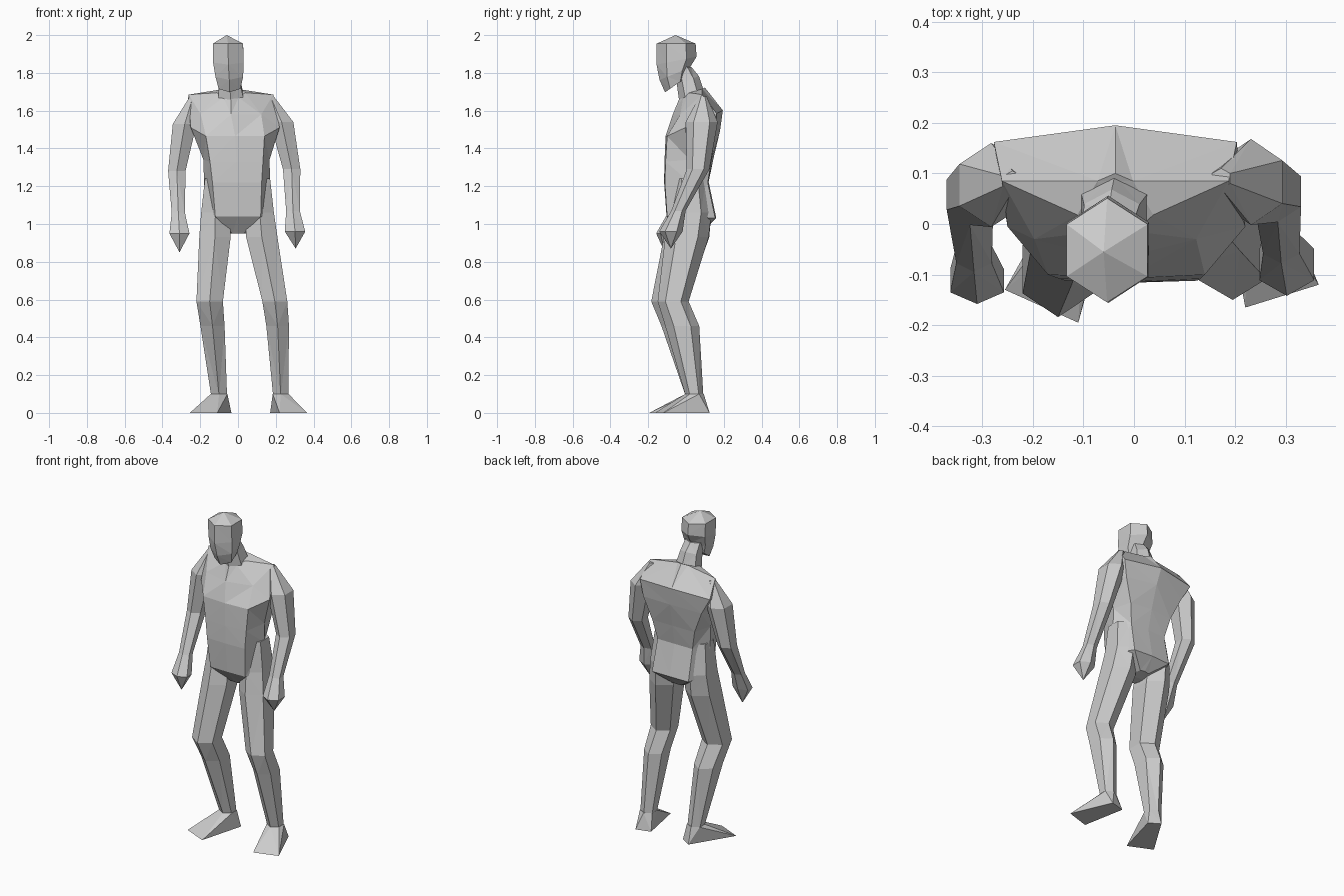
import bpy
import bmesh
from math import sin, cos, pi
from mathutils import Vector

# Remove the default cube only
default_cube = bpy.data.objects.get("Cube")
if default_cube:
    bpy.data.objects.remove(default_cube, do_unlink=True)

# One matte grey for the whole figure
grey = bpy.data.materials.new("light grey")
grey.use_nodes = True
colour = (0.6, 0.6, 0.6, 1.0)
grey.diffuse_color = colour
grey.node_tree.nodes["Principled BSDF"].inputs["Base Color"].default_value = colour


def finish(name, bm):
    """Clean a bmesh and turn it into a flat shaded object."""
    bmesh.ops.remove_doubles(bm, verts=bm.verts, dist=0.0005)
    bmesh.ops.triangulate(bm, faces=bm.faces)
    bmesh.ops.recalc_face_normals(bm, faces=bm.faces)
    mesh = bpy.data.meshes.new(name)
    bm.to_mesh(mesh)
    bm.free()
    mesh.materials.append(grey)
    part = bpy.data.objects.new(name, mesh)
    bpy.context.collection.objects.link(part)
    return part


def skin(name, loops):
    """Bridge a stack of point loops into a closed faceted skin."""
    bm = bmesh.new()
    rings = [[bm.verts.new(point) for point in loop] for loop in loops]
    count = len(rings[0])
    for lower, upper in zip(rings, rings[1:]):
        for i in range(count):
            j = (i + 1) % count
            bm.faces.new((lower[i], lower[j], upper[j], upper[i]))
    bm.faces.new(rings[0])
    bm.faces.new(list(reversed(rings[-1])))
    return finish(name, bm)


def hexagon(x, y, z, half_width, half_depth, tilt=0):
    """Six sided ring with corners at front and back; tilt lifts the back."""
    wide = half_width / cos(pi / 6)
    return [Vector((x + wide * cos(a), y + half_depth * sin(a),
                    z + tilt * half_depth * sin(a)))
            for a in (pi / 6 + i * pi / 3 for i in range(6))]


def tube(name, sections):
    return skin(name, [hexagon(*section) for section in sections])


def torso_loop(centre, front, side, back, breast, spine):
    """Mirror front, side and back corners; push out the breast and spine."""
    half = [Vector(p) for p in (front, side, back)]
    chest = Vector((0, front[1] - breast, front[2]))
    middle = Vector((0, back[1] + spine, back[2] + spine / 2))
    mirrored = [Vector((-p.x, p.y, p.z)) for p in reversed(half)]
    shift = Vector((centre, 0, 0))
    return [p + shift for p in [chest] + half + [middle] + mirrored]


def foot(name, ankle, heel, toes):
    """Wedge between an ankle ring, two heel corners and two toe corners."""
    bm = bmesh.new()
    for point in hexagon(*ankle):
        bm.verts.new(point)
    for x, y in heel + toes:
        bm.verts.new((x, y, 0))
    bmesh.ops.convex_hull(bm, input=bm.verts)
    return finish(name, bm)


def weld(body, parts):
    """Unite the parts with the body so that no surface stays buried."""
    for part in parts:
        union = body.modifiers.new("weld", "BOOLEAN")
        union.operation = "UNION"
        union.solver = "EXACT"
        union.object = part
    graph = bpy.context.evaluated_depsgraph_get()
    mesh = bpy.data.meshes.new_from_object(body.evaluated_get(graph))
    body.modifiers.clear()
    body.data = mesh
    for part in parts:
        bpy.data.objects.remove(part, do_unlink=True)


# Torso: neck base, shoulders, chest shelf, ribs, waist, hips, groin
body = skin("body", [
    torso_loop(-.037, (.04, -.015, 1.67), (.075, .018, 1.695), (.035, .085, 1.715), .018, .015),
    torso_loop(-.037, (.16, -.03, 1.58), (.224, .085, 1.685), (.24, .162, 1.585), .04, .033),
    torso_loop(-.015, (.155, -.1, 1.465), (.235, -.005, 1.51), (.2, .155, 1.48), .008, .025),
    torso_loop(-.008, (.14, -.108, 1.33), (.175, .02, 1.34), (.145, .135, 1.34), .006, .01),
    torso_loop(-.005, (.13, -.112, 1.22), (.175, .02, 1.22), (.12, .115, 1.22), .004, .005),
    torso_loop(0, (.12, -.1, 1.04), (.18, .03, 1.04), (.125, .155, 1.03), .003, .005),
    torso_loop(0, (.03, -.03, .95), (.05, .03, .95), (.03, .09, .96), .003, .005),
])

# Head and neck, leaning forward
head = tube("head", [
    (-.06, -.055, 2, 0, 0),
    (-.053, -.052, 1.955, .08, .103),
    (-.051, -.05, 1.865, .081, .106, .2),
    (-.046, -.06, 1.795, .073, .08, .4),
    (-.045, -.057, 1.735, .058, .054, .7),
])
neck = tube("neck", [
    (-.05, -.015, 1.83, .05, .045),
    (-.044, .01, 1.76, .055, .058, .4),
    (-.038, .03, 1.675, .067, .066, .4),
])

# Arms: shoulder, upper arm, elbow, wrist, hand, fingertips
right_arm = tube("right_arm", [
    (-.24, .085, 1.67, .018, .02),
    (-.282, .077, 1.53, .063, .083),
    (-.324, .058, 1.28, .046, .06),
    (-.316, -.06, 1.06, .035, .035),
    (-.31, -.112, .95, .053, .046),
    (-.31, -.112, .85, 0, 0),
])
left_arm = tube("left_arm", [
    (.172, .09, 1.675, .018, .02),
    (.231, .083, 1.54, .062, .085),
    (.284, .064, 1.29, .046, .06),
    (.291, -.04, 1.07, .036, .038),
    (.302, -.08, .96, .054, .062),
    (.305, -.08, .87, 0, 0),
])

# Legs: hip, thigh, knee, calf, ankle
right_leg = tube("right_leg", [
    (-.11, .02, 1.24, .065, .085),
    (-.12, .025, 1.06, .075, .11),
    (-.122, .003, .93, .083, .12),
    (-.15, -.09, .59, .07, .094),
    (-.135, -.03, .46, .064, .1),
    (-.1, .045, .09, .042, .047),
])
left_leg = tube("left_leg", [
    (.105, .02, 1.24, .065, .085),
    (.115, .025, 1.06, .075, .11),
    (.126, .005, .93, .083, .115),
    (.195, -.068, .59, .066, .082),
    (.21, -.02, .46, .06, .09),
    (.226, .045, .09, .04, .047),
])

# Feet, turned slightly outward
right_foot = foot("right_foot", (-.1, .045, .1, .044, .049),
                  [(-.035, .08), (-.1, .12)], [(-.255, -.13), (-.11, -.195)])
left_foot = foot("left_foot", (.226, .045, .1, .042, .049),
                 [(.17, .1), (.26, .125)], [(.22, -.165), (.365, -.12)])

# One continuous figure
weld(body, [neck, head, right_arm, left_arm,
            right_leg, left_leg, right_foot, left_foot])
